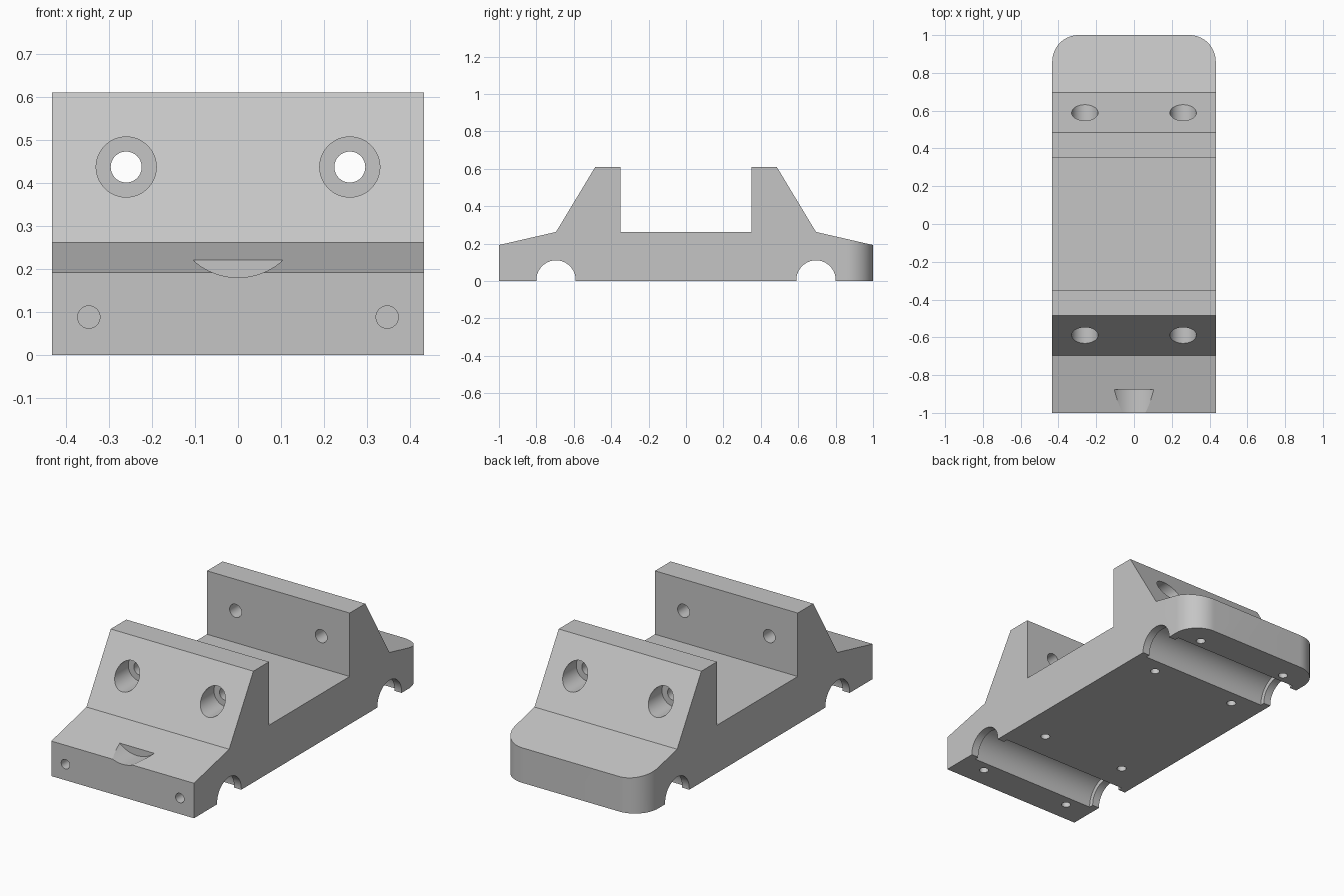
import bpy, bmesh, math
from mathutils import Matrix, Vector

if "Cube" in bpy.data.objects:
    bpy.data.objects.remove(bpy.data.objects["Cube"], do_unlink=True)

HALF_W = 0.433


def make_object(name, bm):
    bmesh.ops.recalc_face_normals(bm, faces=bm.faces[:])
    mesh = bpy.data.meshes.new(name)
    bm.to_mesh(mesh)
    bm.free()
    obj = bpy.data.objects.new(name, mesh)
    bpy.context.collection.objects.link(obj)
    return obj


def prism(name, points, direction):
    """Extrude a flat outline along a direction."""
    bm = bmesh.new()
    face = bm.faces.new([bm.verts.new(p) for p in points])
    result = bmesh.ops.extrude_face_region(bm, geom=[face])
    moved = [v for v in result["geom"] if isinstance(v, bmesh.types.BMVert)]
    bmesh.ops.translate(bm, verts=moved, vec=direction)
    return make_object(name, bm)


def cylinder(start, end, radius, segments=48):
    """Round cutter between two points."""
    start, end = Vector(start), Vector(end)
    axis = end - start
    bm = bmesh.new()
    turn = axis.to_track_quat("Z", "Y").to_matrix().to_4x4()
    bmesh.ops.create_cone(bm, cap_ends=True, segments=segments,
                          radius1=radius, radius2=radius, depth=axis.length,
                          matrix=Matrix.Translation((start + end) / 2) @ turn)
    cutter = make_object("cutter", bm)
    cutter.hide_render = True
    return cutter


def combine(target, tool, operation="DIFFERENCE"):
    mod = target.modifiers.new("cut", "BOOLEAN")
    mod.operation = operation
    mod.solver = "EXACT"
    mod.object = tool
    bpy.context.view_layer.objects.active = target
    bpy.ops.object.modifier_apply(modifier=mod.name)
    bpy.data.objects.remove(tool, do_unlink=True)


# Side profile of the cradle, mirrored front to back
half = [(1, 0), (1, 0.192), (0.695, 0.262), (0.485, 0.61), (0.35, 0.61), (0.35, 0.262)]
profile = half + [(-y, z) for y, z in reversed(half)]
body = prism("cradle_body", [(-HALF_W, y, z) for y, z in profile], (2 * HALF_W, 0, 0))

# Rounded rear corners
r = 0.14
arc = [math.radians(90 * i / 16) for i in range(17)]
right_arc = [(HALF_W - r + r * math.cos(a), 1 - r + r * math.sin(a)) for a in arc]
outline = [(-0.6, -1.2), (0.6, -1.2), (0.6, 0.5), (HALF_W, 0.5)] + right_arc
outline += [(-x, y) for x, y in reversed(right_arc)] + [(-HALF_W, 0.5), (-0.6, 0.5)]
combine(body, prism("cutter", [(x, y, -0.2) for x, y in outline], (0, 0, 1)), "INTERSECT")

# Axle channels, wider between the end lips
for y in (-0.695, 0.695):
    combine(body, cylinder((-0.6, y, 0.005), (0.6, y, 0.005), 0.105, 64))
    combine(body, cylinder((-0.39, y, 0.004), (0.39, y, 0.004), 0.13, 64))

for side in (-1, 1):
    # Counterbored holes through both uprights
    x = side * 0.26
    for end in (-1, 1):
        combine(body, cylinder((x, end * 0.25, 0.437), (x, end * 0.8, 0.437), 0.036))
        combine(body, cylinder((x, end * 0.48, 0.437), (x, end * 0.8, 0.437), 0.07))
    # Screw holes in the front face
    combine(body, cylinder((side * 0.347, -1.1, 0.088), (side * 0.347, -0.85, 0.088), 0.026))
    # Screw holes in the underside
    for y, hole_x in ((-0.885, 0.28), (-0.41, 0.26), (0.48, 0.26), (0.875, 0.28)):
        combine(body, cylinder((side * hole_x, y, -0.1), (side * hole_x, y, 0.09), 0.024, 32))

# Shallow scoop in the front slope
combine(body, cylinder((0, -1.1, 0.335), (0, -0.875, 0.335), 0.155, 96))

# Plain grey material
grey = bpy.data.materials.new("plain_grey")
grey.use_nodes = True
colour = (0.56, 0.56, 0.56, 1)
grey.diffuse_color = colour
grey.node_tree.nodes["Principled BSDF"].inputs["Base Color"].default_value = colour
body.data.materials.clear()
body.data.materials.append(grey)
for poly in body.data.polygons:
    poly.material_index = 0

bpy.ops.object.select_all(action="DESELECT")
body.select_set(True)
bpy.context.view_layer.objects.active = body
bpy.ops.object.shade_smooth_by_angle(angle=math.radians(12))
